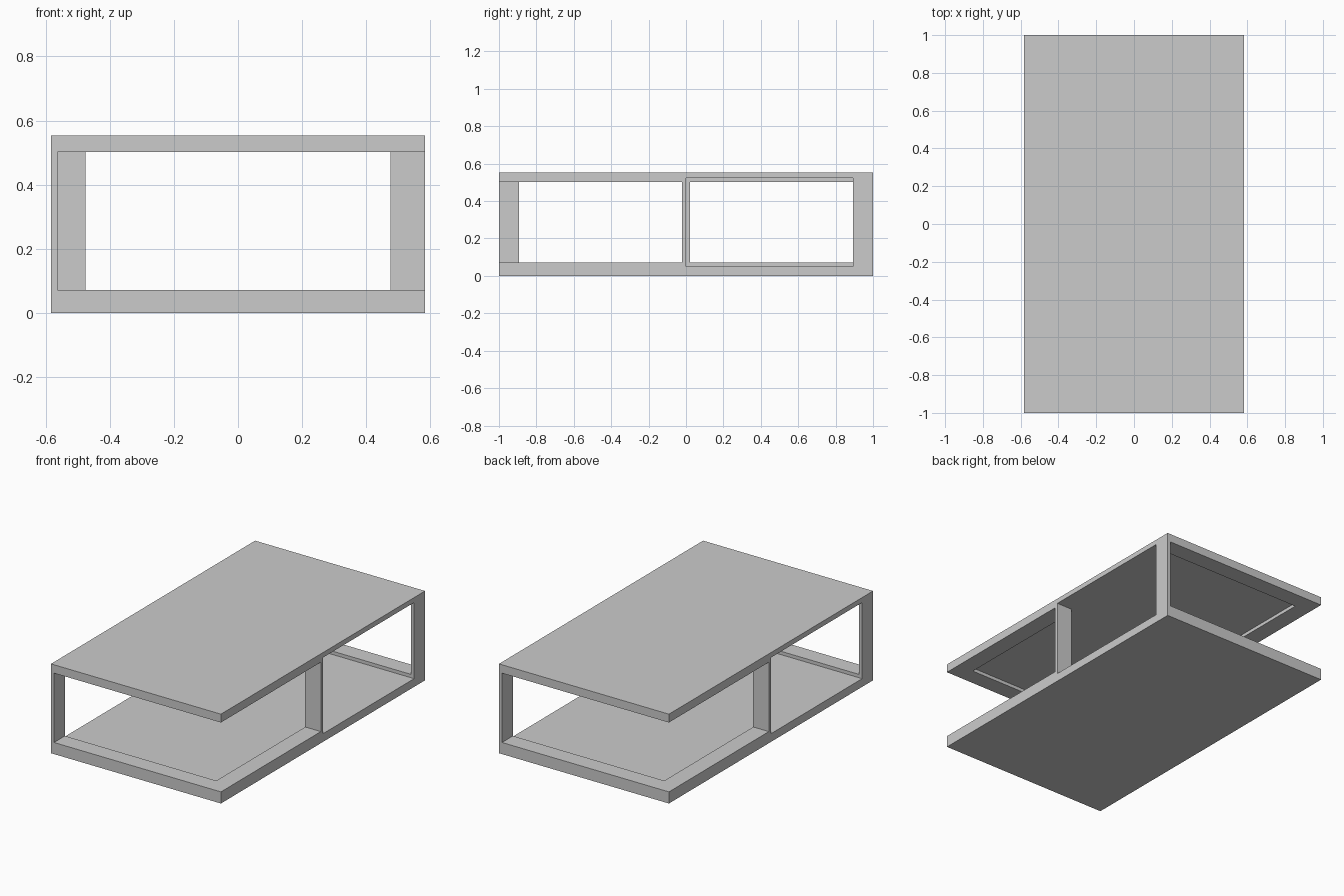
import bpy
import bmesh

cube = bpy.data.objects.get("Cube")
if cube:
    bpy.data.objects.remove(cube, do_unlink=True)

grey = bpy.data.materials.new("light_grey")
grey.use_nodes = True
colour = (0.6, 0.6, 0.6, 1)
grey.diffuse_color = colour
grey.node_tree.nodes["Principled BSDF"].inputs["Base Color"].default_value = colour

HALF_X, HALF_Y = 0.583, 1.0   # half width and half length of the boards
BAND, THICK = 0.107, 0.021    # width and thickness of the frame strip
BASE_TOP, TOP_UNDER, HEIGHT = 0.051, 0.523, 0.554


def prism(name, outline, z0, z1, turn=1):
    """Extrude a plan outline from z0 to z1; turn=-1 spins it half a turn."""
    bm = bmesh.new()
    face = bm.faces.new([bm.verts.new((x * turn, y * turn, z0)) for x, y in outline])
    ext = bmesh.ops.extrude_face_region(bm, geom=[face])
    top = [g for g in ext["geom"] if isinstance(g, bmesh.types.BMVert)]
    bmesh.ops.translate(bm, verts=top, vec=(0, 0, z1 - z0))
    bmesh.ops.recalc_face_normals(bm, faces=bm.faces)
    mesh = bpy.data.meshes.new(name)
    bm.to_mesh(mesh)
    bm.free()
    mesh.materials.append(grey)
    obj = bpy.data.objects.new(name, mesh)
    bpy.context.collection.objects.link(obj)
    return obj


def rect(x0, x1, y0, y1):
    return [(x0, y0), (x1, y0), (x1, y1), (x0, y1)]


# Two full-size boards
board = rect(-HALF_X, HALF_X, -HALF_Y, HALF_Y)
prism("base_board", board, 0, BASE_TOP)
prism("table_top", board, TOP_UNDER, HEIGHT)

# Corner-shaped strip: along one end, then along one side to the middle
corner = [(-HALF_X, -HALF_Y), (HALF_X, -HALF_Y), (HALF_X, 0),
          (HALF_X - BAND, 0), (HALF_X - BAND, BAND - HALF_Y), (-HALF_X, BAND - HALF_Y)]
low, high = BASE_TOP + THICK, TOP_UNDER - THICK

# Two matching frames, half a turn apart
for label, turn in (("front", 1), ("back", -1)):
    prism(label + "_lower_strip", corner, BASE_TOP, low, turn)
    prism(label + "_upper_strip", corner, high, TOP_UNDER, turn)
    prism(label + "_corner_leg",
          rect(-HALF_X, THICK - HALF_X, -HALF_Y, BAND - HALF_Y), low, high, turn)
    prism(label + "_middle_leg",
          rect(HALF_X - BAND, HALF_X, -THICK, 0), low, high, turn)
